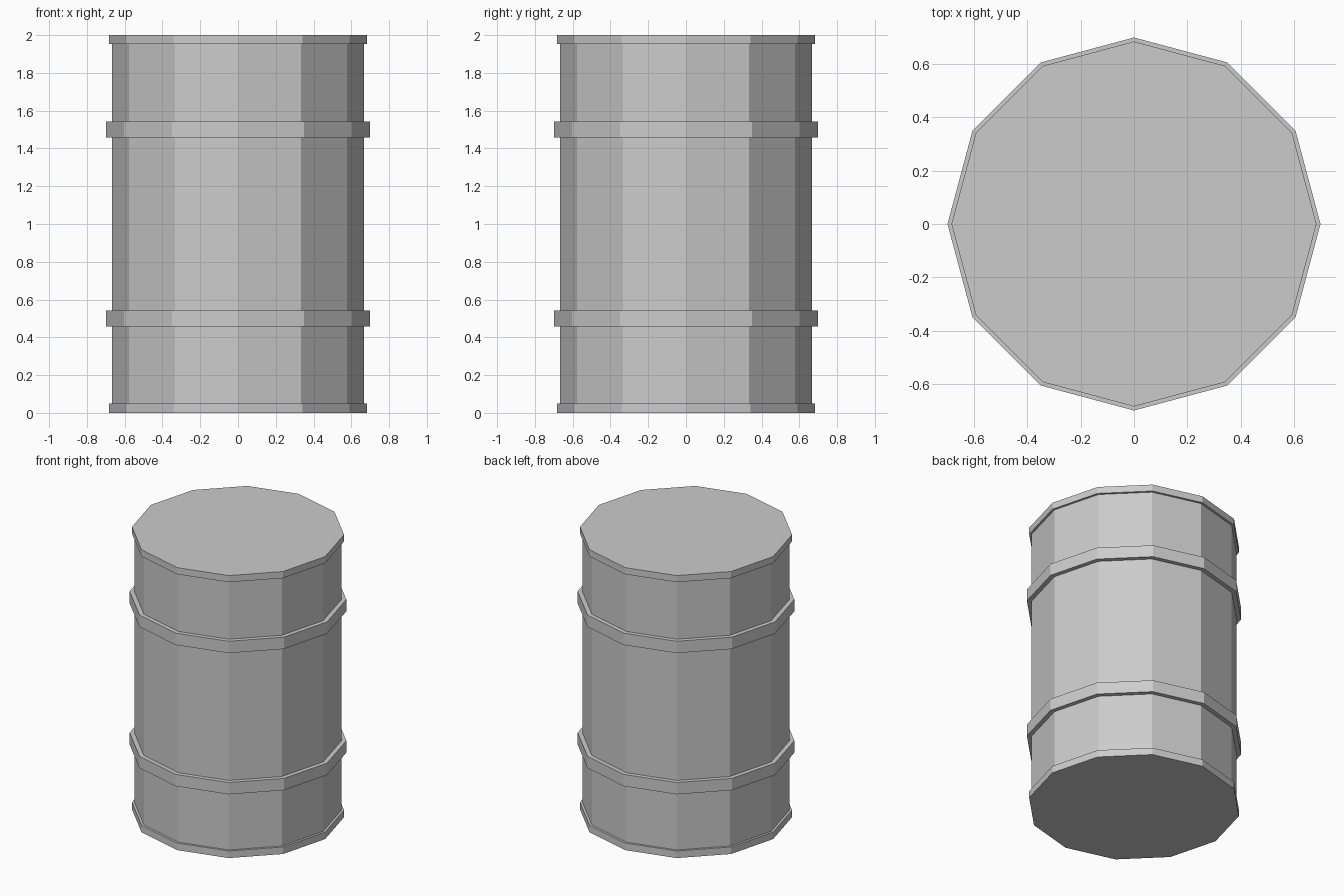
import bpy, bmesh
from math import cos, sin, tau

if "Cube" in bpy.data.objects:
    bpy.data.objects.remove(bpy.data.objects["Cube"])

SIDES = 12
BODY, RIM, BAND = 0.667, 0.683, 0.698

# Outer profile of the drum (radius, height): rims at the ends, two raised bands
profile = [(RIM, 0.0), (RIM, 0.05), (BODY, 0.05)]
for z in (0.5, 1.5):
    profile += [(BODY, z - 0.042), (BAND, z - 0.042), (BAND, z + 0.042), (BODY, z + 0.042)]
profile += [(BODY, 1.953), (RIM, 1.953), (RIM, 2.0)]

# Spin the profile into flat-sided rings and cap both ends
bm = bmesh.new()
rings = [[bm.verts.new((r * cos(tau * i / SIDES), r * sin(tau * i / SIDES), z))
          for i in range(SIDES)] for r, z in profile]
for low, high in zip(rings, rings[1:]):
    for i in range(SIDES):
        j = (i + 1) % SIDES
        bm.faces.new((low[i], low[j], high[j], high[i]))
bm.faces.new(rings[0][::-1])
bm.faces.new(rings[-1])

mesh = bpy.data.meshes.new("drum_barrel")
bm.to_mesh(mesh)
bm.free()
bpy.context.collection.objects.link(bpy.data.objects.new("drum_barrel", mesh))
